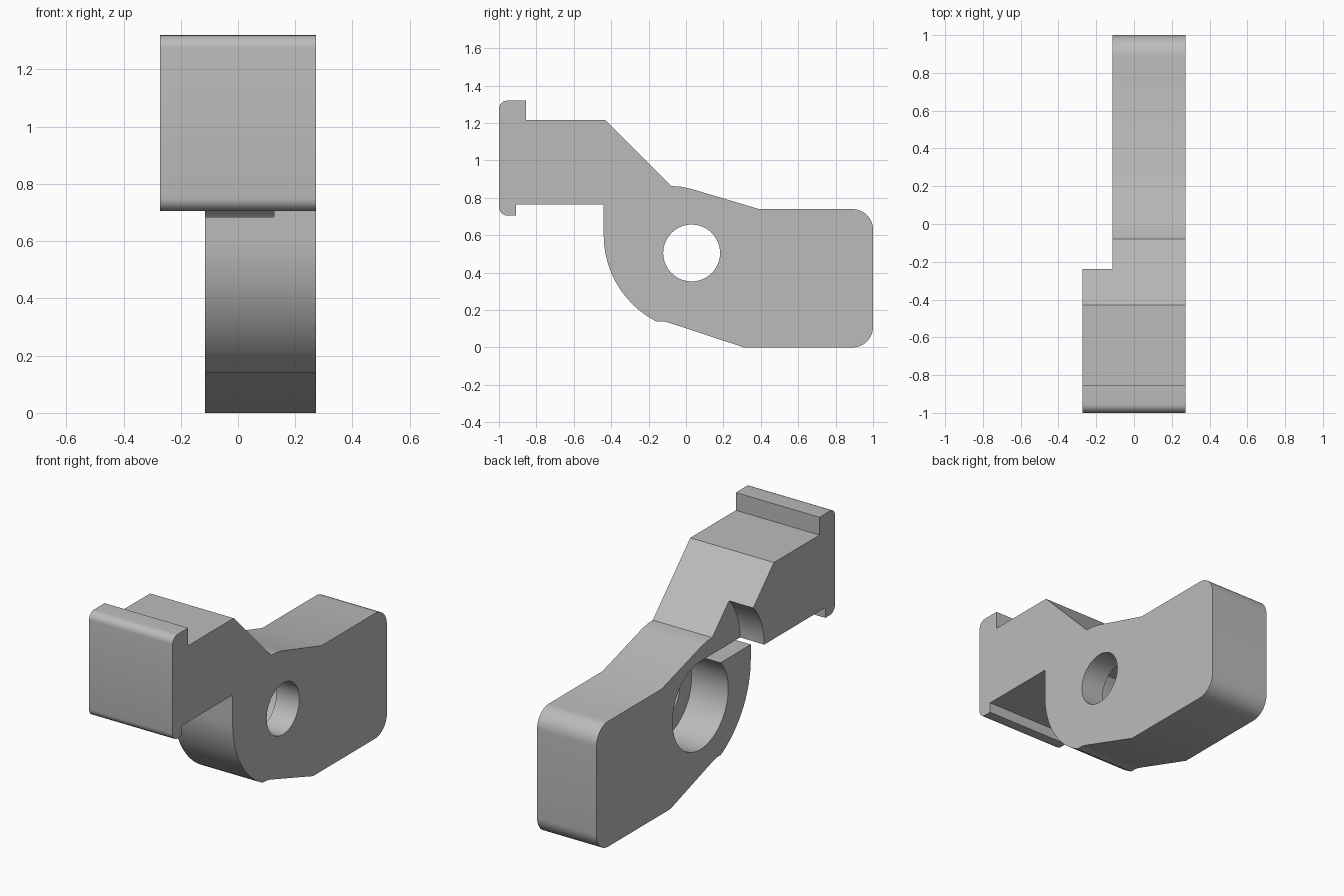
import bpy
import bmesh
from math import radians, cos, sin, asin, degrees

cube = bpy.data.objects.get("Cube")
if cube:
    bpy.data.objects.remove(cube, do_unlink=True)

grey = bpy.data.materials.new("plain grey")
grey.use_nodes = True
grey.diffuse_color = (0.5, 0.5, 0.5, 1)
grey.node_tree.nodes["Principled BSDF"].inputs["Base Color"].default_value = (0.5, 0.5, 0.5, 1)


def arc(cy, cz, r, start, end, steps=10):
    """Points on a circle in the side plane, angles in degrees."""
    angles = [radians(start + (end - start) * i / steps) for i in range(steps + 1)]
    return [(cy + r * cos(a), cz + r * sin(a)) for a in angles]


def prism(name, profile, x0, x1):
    """Extrude a (y, z) profile from x0 to x1."""
    bm = bmesh.new()
    face = bm.faces.new([bm.verts.new((x0, y, z)) for y, z in profile])
    ext = bmesh.ops.extrude_face_region(bm, geom=[face])
    moved = [v for v in ext["geom"] if isinstance(v, bmesh.types.BMVert)]
    bmesh.ops.translate(bm, vec=(x1 - x0, 0, 0), verts=moved)
    bmesh.ops.recalc_face_normals(bm, faces=bm.faces)
    mesh = bpy.data.meshes.new(name)
    bm.to_mesh(mesh)
    bm.free()
    mesh.materials.append(grey)
    obj = bpy.data.objects.new(name, mesh)
    bpy.context.collection.objects.link(obj)
    return obj


def cut(target, cutter):
    """Subtract the cutter for good and discard it."""
    cutter.hide_render = True
    mod = target.modifiers.new("cut", "BOOLEAN")
    mod.operation = "DIFFERENCE"
    mod.solver = "EXACT"
    mod.object = cutter
    bpy.context.view_layer.objects.active = target
    bpy.ops.object.modifier_apply(modifier=mod.name)
    bpy.data.objects.remove(cutter, do_unlink=True)


# Key dimensions
left, right = -0.273, 0.273
step_x, pocket_x = -0.115, 0.125
pivot_y, pivot_z = 0.03, 0.505
under, ledge = 0.765, 0.685
bore_r, pocket_r = 0.152, 0.26

# Full side outline, clockwise from the foot of the clamp face
outline = (
    arc(-0.955, 0.75, 0.045, 270, 180, 6)
    + arc(-0.955, 1.275, 0.045, 180, 90, 6)
    + [(-0.855, 1.32), (-0.855, 1.215), (-0.43, 1.215), (-0.08, 0.863),
       (-0.03, 0.86), (0.02, 0.85), (0.39, 0.74)]
    + arc(0.89, 0.63, 0.11, 90, 0)
    + arc(0.89, 0.11, 0.11, 0, -90)
    + [(0.31, 0), (-0.09, 0.132), (-0.12, 0.139)]
    + arc(0.078, 0.6, 0.518, 242.6, 180, 20)
    + [(-0.44, under), (-0.91, under), (-0.91, 0.705)]
)
body = prism("hinge_arm", outline, left, right)

# Side relief with a concave end, leaving only the wide clamp head
relief = arc(pivot_y, under, 0.37, 180, 90, 24) + [
    (1.2, 1.135), (1.2, -0.2), (-0.5, -0.2), (-0.5, under)]
cut(body, prism("side_relief", relief, left - 0.2, step_x))

# Round pocket with a tangent slot opening to the front
meet = 180 - degrees(asin((ledge - pivot_z) / pocket_r))
pocket = arc(pivot_y, pivot_z, pocket_r, meet, 450, 48) + [(-0.5, under), (-0.5, ledge)]
cut(body, prism("pocket", pocket, step_x - 0.1, pocket_x))

# Through bore
cut(body, prism("bore", arc(pivot_y, pivot_z, bore_r, 0, 352.5, 47), -0.5, 0.5))

# Smooth the rounds, keep the edges crisp
bpy.ops.object.select_all(action="DESELECT")
body.select_set(True)
bpy.context.view_layer.objects.active = body
bpy.ops.object.shade_smooth_by_angle(angle=radians(20))
